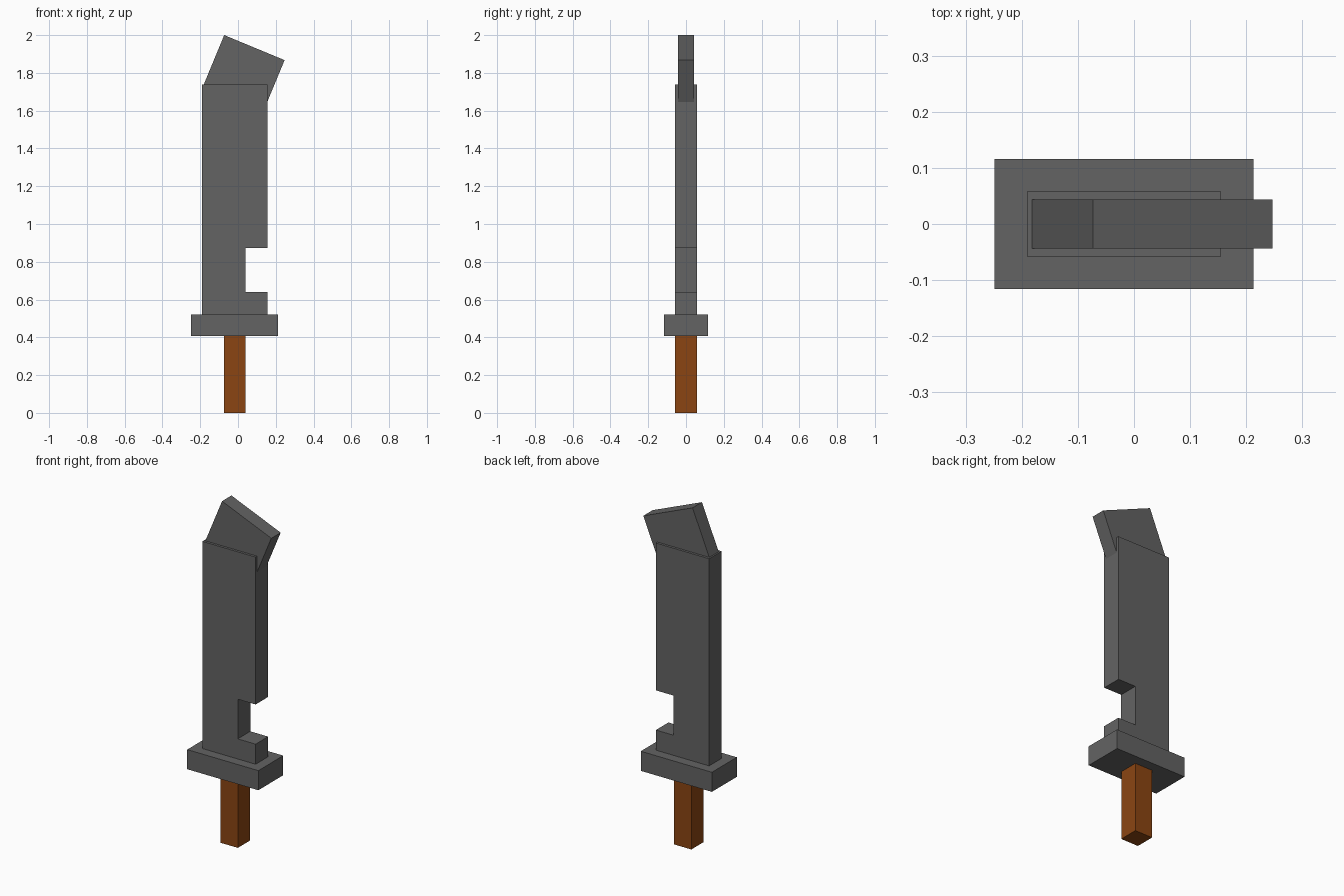
import bpy
import bmesh
from math import radians, cos, sin

default = bpy.data.objects.get("Cube")
if default:
    bpy.data.objects.remove(default, do_unlink=True)


def material(name, rgb):
    mat = bpy.data.materials.new(name)
    mat.use_nodes = True
    mat.diffuse_color = (*rgb, 1)
    mat.node_tree.nodes["Principled BSDF"].inputs["Base Color"].default_value = (*rgb, 1)
    return mat


def slab(name, outline, depth, mat):
    """Extrude an x-z outline symmetrically through y."""
    bm = bmesh.new()
    face = bm.faces.new([bm.verts.new((x, -depth / 2, z)) for x, z in outline])
    moved = bmesh.ops.extrude_face_region(bm, geom=[face])["geom"]
    verts = [g for g in moved if isinstance(g, bmesh.types.BMVert)]
    bmesh.ops.translate(bm, verts=verts, vec=(0, depth, 0))
    bmesh.ops.recalc_face_normals(bm, faces=bm.faces)
    mesh = bpy.data.meshes.new(name)
    bm.to_mesh(mesh)
    bm.free()
    mesh.materials.append(mat)
    obj = bpy.data.objects.new(name, mesh)
    bpy.context.collection.objects.link(obj)
    return obj


def rect(x0, x1, z0, z1):
    return [(x0, z0), (x1, z0), (x1, z1), (x0, z1)]


steel = material("dark grey steel", (0.125, 0.125, 0.125))
wood = material("brown wood", (0.258, 0.06, 0.006))

# Grip and crossguard
slab("handle", rect(-0.075, 0.039, 0, 0.407), 0.115, wood)
slab("guard", rect(-0.249, 0.213, 0.407, 0.522), 0.231, steel)

# Blade with a square notch on its cutting edge
left, right, notch = -0.191, 0.155, 0.039
slab("blade", [(left, 0.522), (right, 0.522), (right, 0.64), (notch, 0.64),
               (notch, 0.873), (right, 0.873), (right, 1.738), (left, 1.738)],
     0.116, steel)

# Thinner tilted tip, sunk into the blade and hung from its highest corner
tilt = radians(22.5)
width, length = 0.346, 0.29
tip = slab("blade_tip", rect(0, width, -length, 0), 0.087, steel)
tip.rotation_euler.y = tilt
tip.location = (-0.073, 0, 2.0)
